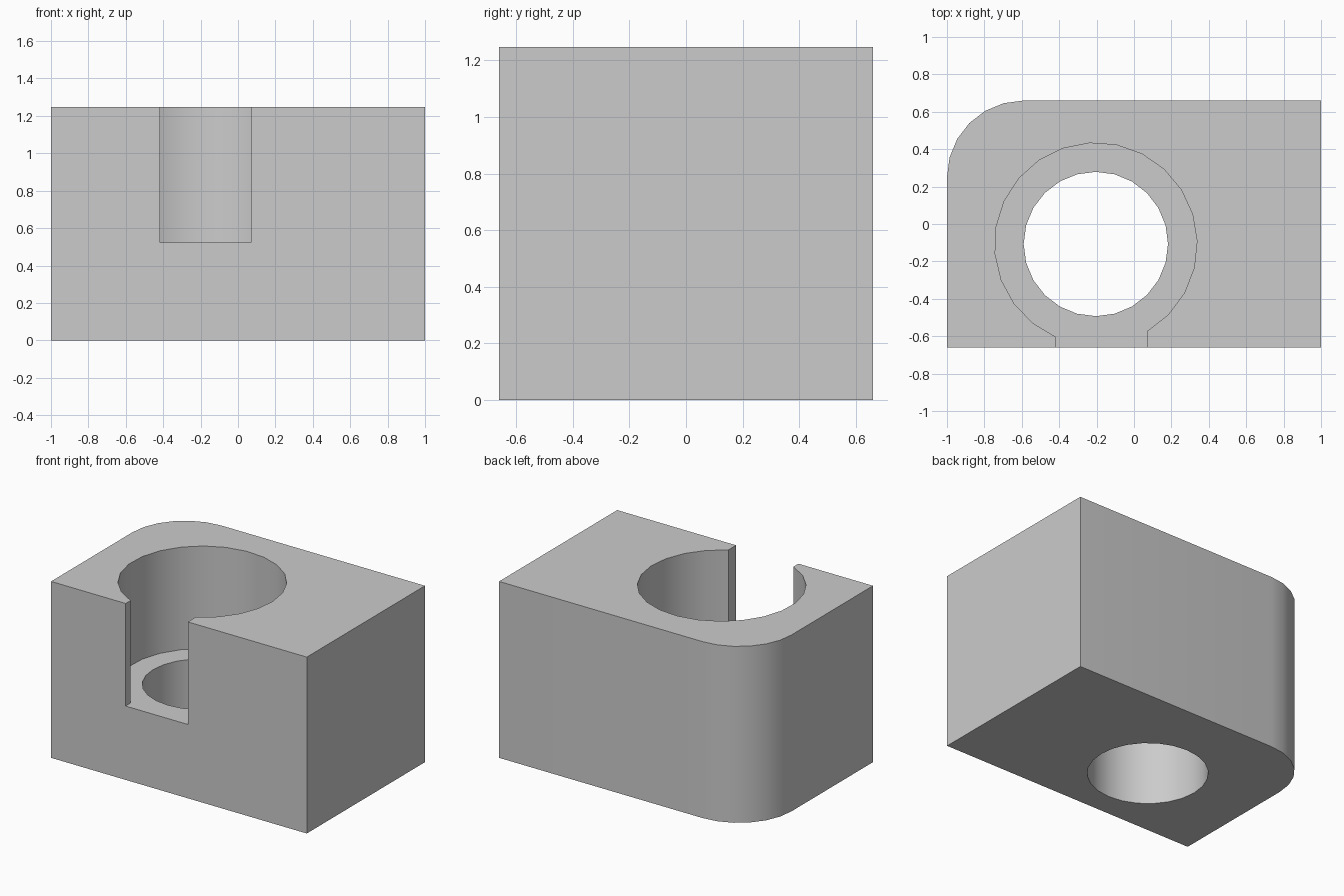
import bpy
import bmesh
from math import sin, cos, pi, asin, sqrt, radians

cube = bpy.data.objects.get("Cube")
if cube:
    bpy.data.objects.remove(cube, do_unlink=True)

HALF_X, HALF_Y, HEIGHT = 1.0, 0.66, 1.247
CORNER = 0.41                      # radius of the rounded rear corner
CX, CY = -0.204, -0.107            # bore axis
BORE, COUNTERBORE = 0.386, 0.541   # bore radii
SLOT_LEFT, SLOT_RIGHT, FLOOR = -0.417, 0.07, 0.522

grey = bpy.data.materials.new("plain grey")
grey.use_nodes = True
colour = (0.6, 0.6, 0.6, 1.0)
grey.diffuse_color = colour
grey.node_tree.nodes["Principled BSDF"].inputs["Base Color"].default_value = colour


def arc(cx, cy, r, start, end, steps):
    """Points along an arc, both ends included."""
    angles = [start + (end - start) * i / steps for i in range(steps + 1)]
    return [(cx + r * cos(a), cy + r * sin(a)) for a in angles]


def prism(name, outline, low, high):
    """Upright solid from a counter-clockwise outline."""
    bm = bmesh.new()
    base = bm.faces.new([bm.verts.new((x, y, low)) for x, y in outline])
    top = bmesh.ops.extrude_face_region(bm, geom=[base])["geom"]
    verts = [v for v in top if isinstance(v, bmesh.types.BMVert)]
    bmesh.ops.translate(bm, verts=verts, vec=(0, 0, high - low))
    bmesh.ops.recalc_face_normals(bm, faces=bm.faces)
    mesh = bpy.data.meshes.new(name)
    bm.to_mesh(mesh)
    bm.free()
    mesh.materials.append(grey)
    obj = bpy.data.objects.new(name, mesh)
    bpy.context.collection.objects.link(obj)
    return obj


# Block with one rounded rear corner
outline = [(-HALF_X, -HALF_Y), (HALF_X, -HALF_Y), (HALF_X, HALF_Y)]
outline += arc(-HALF_X + CORNER, HALF_Y - CORNER, CORNER, pi / 2, pi, 6)
block = prism("block", outline, 0, HEIGHT)

# Through bore
bore = prism("bore_cutter", arc(CX, CY, BORE, 0, 2 * pi, 24)[:-1], -0.2, HEIGHT + 0.2)

# Counterbore that opens through the front in a slot
start = -asin(sqrt(1 - ((SLOT_RIGHT - CX) / COUNTERBORE) ** 2))
end = pi + asin(sqrt(1 - ((SLOT_LEFT - CX) / COUNTERBORE) ** 2))
pocket_outline = arc(CX, CY, COUNTERBORE, start, end, 20)
pocket_outline += [(SLOT_LEFT, -1), (SLOT_RIGHT, -1)]
pocket = prism("pocket_cutter", pocket_outline, FLOOR, HEIGHT + 0.2)

# Cut the block, then drop the cutters
bpy.ops.object.select_all(action='DESELECT')
block.select_set(True)
bpy.context.view_layer.objects.active = block
for cutter in (pocket, bore):
    cutter.hide_render = True
    cut = block.modifiers.new(cutter.name, 'BOOLEAN')
    cut.operation = 'DIFFERENCE'
    cut.solver = 'EXACT'
    cut.object = cutter
    bpy.ops.object.modifier_apply(modifier=cut.name)
    bpy.data.objects.remove(cutter, do_unlink=True)

bpy.ops.object.shade_smooth_by_angle(angle=radians(30))
